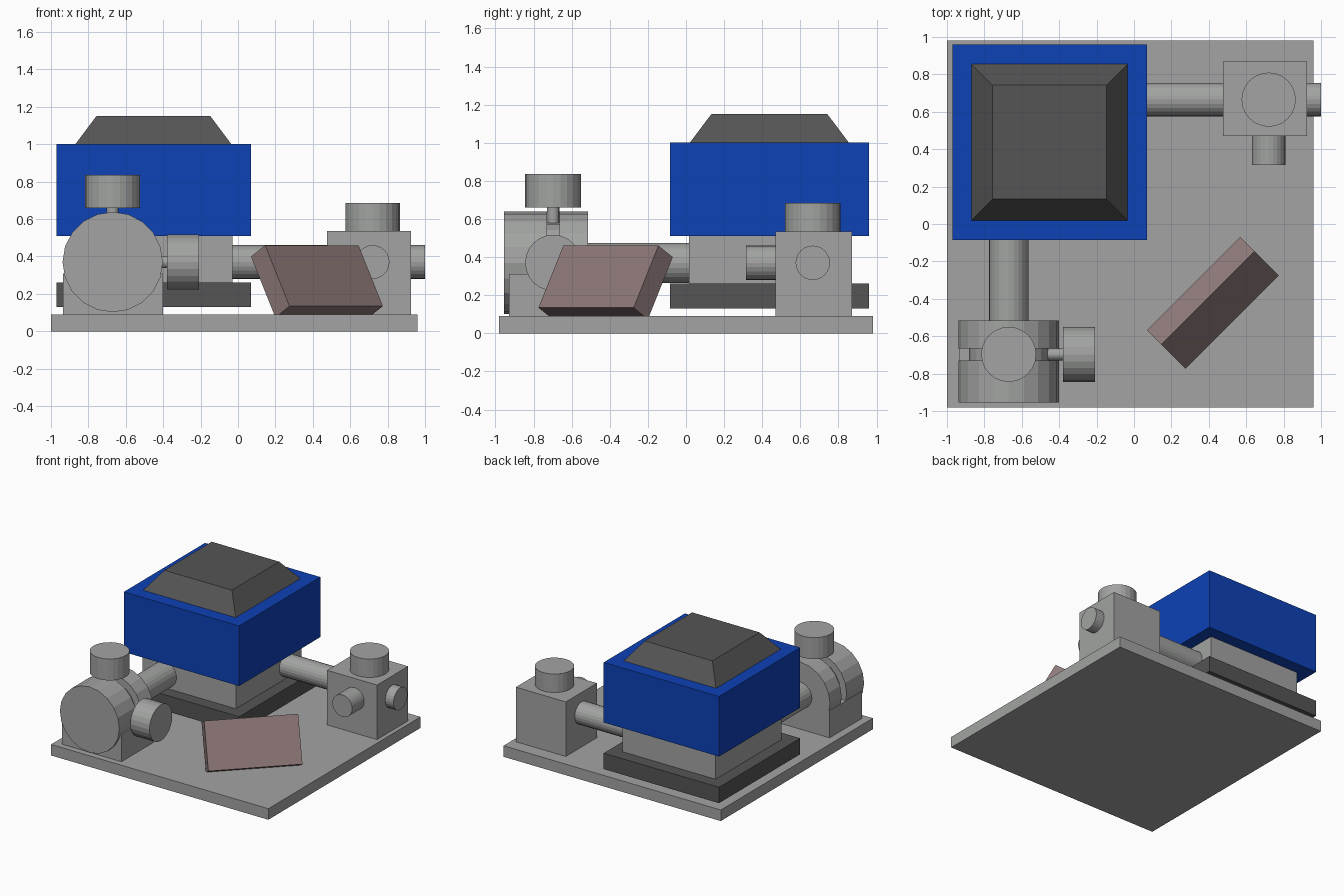
import bpy
import bmesh
from math import radians
from mathutils import Matrix, Vector

cube = bpy.data.objects.get("Cube")
if cube:
    bpy.data.objects.remove(cube, do_unlink=True)


def material(name, rgb):
    m = bpy.data.materials.new(name)
    m.use_nodes = True
    m.diffuse_color = (*rgb, 1)
    m.node_tree.nodes["Principled BSDF"].inputs["Base Color"].default_value = (*rgb, 1)
    return m


grey = material("light grey metal", (0.36, 0.37, 0.36))
dark = material("dark grey", (0.09, 0.09, 0.09))
blue = material("blue paint", (0.004, 0.054, 0.47))
rose = material("dusty rose", (0.27, 0.19, 0.19))


def finish(name, bm, mat):
    mesh = bpy.data.meshes.new(name)
    bm.normal_update()
    bm.to_mesh(mesh)
    bm.free()
    mesh.materials.append(mat)
    obj = bpy.data.objects.new(name, mesh)
    bpy.context.collection.objects.link(obj)
    return obj


def box(name, x, y, z, mat, inset=0):
    """Box from ranges; inset pulls in the top edges to make a frustum."""
    bm = bmesh.new()
    bmesh.ops.create_cube(bm, size=1)
    for v in bm.verts:
        side = v.co.copy()
        v.co = Vector([(r[0] + r[1]) / 2 + (r[1] - r[0]) * c
                       for r, c in zip((x, y, z), side)])
        if side.z > 0:
            v.co.x -= 2 * side.x * inset
            v.co.y -= 2 * side.y * inset
    return finish(name, bm, mat)


def cylinder(name, axis, span, centre, radius, sides=24, mat=grey):
    """Cylinder along an axis; centre holds the other two coordinates in order."""
    bm = bmesh.new()
    bmesh.ops.create_cone(bm, cap_ends=True, segments=sides, radius1=radius,
                          radius2=radius, depth=span[1] - span[0])
    place = list(centre)
    place.insert("xyz".index(axis), sum(span) / 2)
    turn = {"x": Matrix.Rotation(radians(90), 4, "Y"),
            "y": Matrix.Rotation(radians(90), 4, "X"),
            "z": Matrix.Identity(4)}[axis]
    bm.transform(Matrix.Translation(place) @ turn)
    return finish(name, bm, mat)


# Base and tower
box("base_plate", (-1, 0.96), (-0.98, 0.98), (0, 0.09), grey)
box("tower_foot", (-0.97, 0.07), (-0.085, 0.96), (0.13, 0.26), dark)
box("tower_neck", (-0.87, -0.03), (0.015, 0.86), (0.26, 0.51), grey)
box("tower_housing", (-0.97, 0.07), (-0.085, 0.96), (0.51, 1.0), blue)
box("tower_lid", (-0.87, -0.035), (0.02, 0.855), (1.0, 1.15), dark, inset=0.113)

# Valve block with pipes
axis_z = 0.37
box("valve_block", (0.475, 0.925), (0.47, 0.87), (0.09, 0.535), grey)
cylinder("valve_pipe", "x", (-0.05, 1.0), (0.665, axis_z), 0.09)
cylinder("valve_front_stub", "y", (0.315, 0.5), (0.72, axis_z), 0.09)
cylinder("valve_cap", "z", (0.52, 0.685), (0.72, 0.665), 0.145)

# Pump with two discs, a narrow hub and a pedestal
pump_x = -0.67
box("pump_pedestal", (-0.935, -0.4), (-0.93, -0.515), (0.09, 0.31), grey)
for name, span, radius in (("pump_front_disc", (-0.955, -0.73), 0.268),
                           ("pump_hub", (-0.74, -0.65), 0.213),
                           ("pump_rear_disc", (-0.665, -0.515), 0.268)):
    cylinder(name, "y", span, (pump_x, axis_z), radius, sides=20)
cylinder("pump_pipe", "y", (-0.53, 0.03), (pump_x, axis_z), 0.105)

# Pump knobs on stems
knob_y = -0.697
cylinder("top_knob_stem", "z", (0.55, 0.67), (pump_x, knob_y), 0.032, sides=16)
cylinder("top_knob", "z", (0.66, 0.835), (pump_x, knob_y), 0.147)
cylinder("side_knob_stem", "x", (-0.49, -0.37), (knob_y, axis_z), 0.032, sides=16)
cylinder("side_knob", "x", (-0.38, -0.208), (knob_y, axis_z), 0.147)

# Leaning control panel
panel = box("control_panel", (-0.353, 0.353), (-0.061, 0.061), (-0.187, 0.187), rose)
panel.location = (0.422, -0.422, 0.267)
panel.rotation_euler = (radians(-29.5), 0, radians(45))
